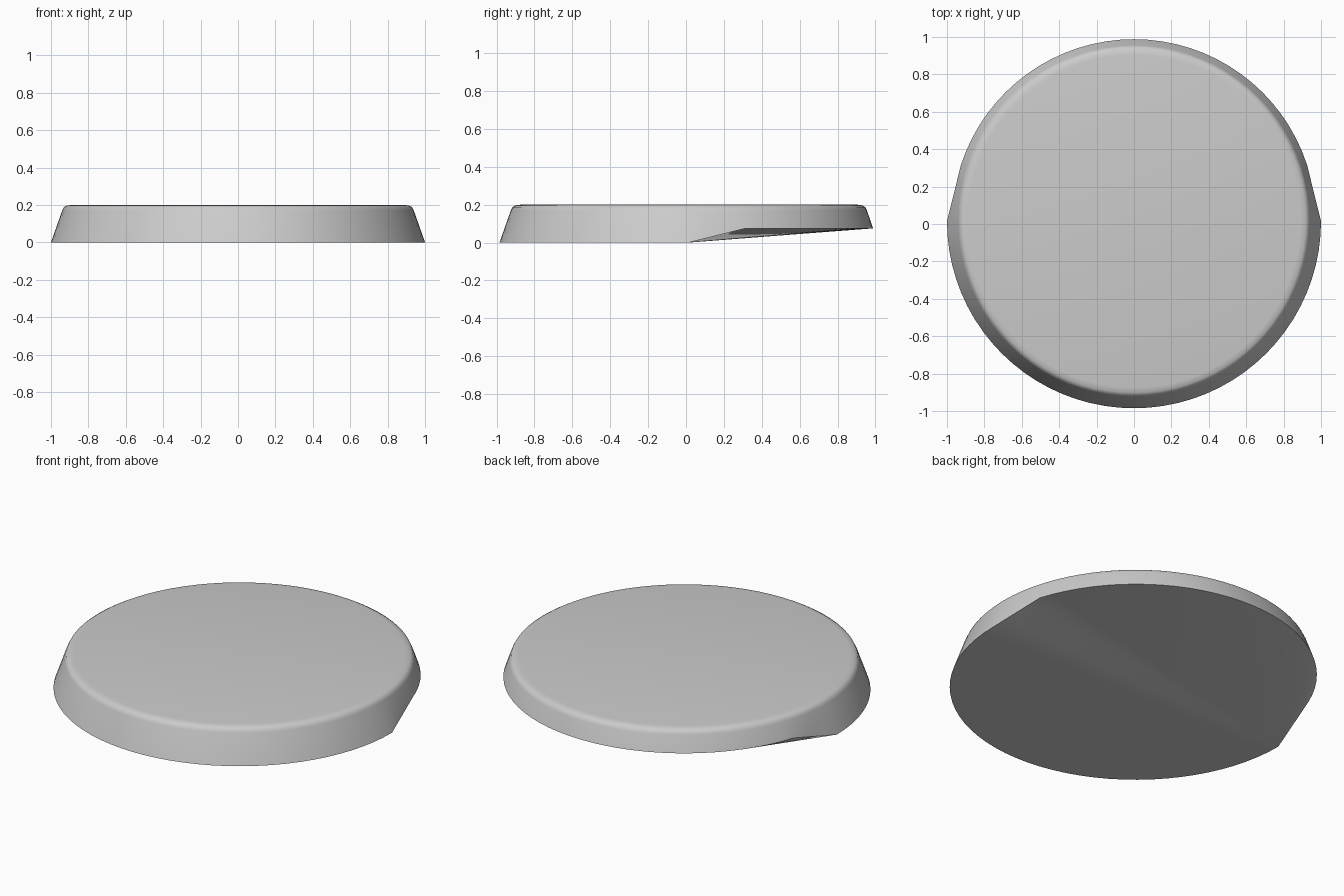
import bpy
import bmesh
from math import cos, sin, radians, tau
from mathutils import Vector

old = bpy.data.objects.get("Cube")
if old:
    bpy.data.objects.remove(old, do_unlink=True)

SEGMENTS = 80
CENTRE_Y = 0.015
STEP = 4                      # segments from side corner to the raised rim
LIFT_R, LIFT_Z = 0.973, 0.075

grey = bpy.data.materials.new("plain_grey")
grey.use_nodes = True
colour = (0.6, 0.6, 0.6, 1.0)
grey.diffuse_color = colour
grey.node_tree.nodes["Principled BSDF"].inputs["Base Color"].default_value = colour


def on_circle(i, radius, z):
    a = tau * i / SEGMENTS
    return Vector((radius * cos(a), radius * sin(a) + CENTRE_Y, z))


def rim_point(i):
    """Lower rim: flat at the front, raised at the back, straight ramps between."""
    half = SEGMENTS // 2
    if i == 0 or i >= half:
        return on_circle(i, 1.0, 0.0)
    if i < STEP:
        return on_circle(0, 1.0, 0.0).lerp(on_circle(STEP, LIFT_R, LIFT_Z), i / STEP)
    if i > half - STEP:
        return on_circle(half, 1.0, 0.0).lerp(
            on_circle(half - STEP, LIFT_R, LIFT_Z), (half - i) / STEP)
    return on_circle(i, LIFT_R, LIFT_Z)


bm = bmesh.new()

# Rings from the lower rim up over the rounded shoulder
rings = [[bm.verts.new(rim_point(i)) for i in range(SEGMENTS)]]
for radius, z in [(0.94, 0.17), (0.932, 0.187), (0.917, 0.196), (0.89, 0.2)]:
    rings.append([bm.verts.new(on_circle(i, radius, z)) for i in range(SEGMENTS)])

# Tapered wall and shoulder
for low, high in zip(rings, rings[1:]):
    for i in range(SEGMENTS):
        j = (i + 1) % SEGMENTS
        bm.faces.new((low[i], low[j], high[j], high[i]))

# Flat top
bm.faces.new(rings[-1])

# Underside: flat front half, back half fanned up to the raised rim
rim = rings[0]
half = SEGMENTS // 2
bm.faces.new(list(reversed(rim[half:] + [rim[0]])))
for i in range(half - 1):
    bm.faces.new((rim[half], rim[i + 1], rim[i]))

bm.normal_update()
mesh = bpy.data.meshes.new("tapered_disc")
bm.to_mesh(mesh)
bm.free()
mesh.materials.append(grey)

disc = bpy.data.objects.new("tapered_disc", mesh)
bpy.context.collection.objects.link(disc)
bpy.ops.object.select_all(action='DESELECT')
disc.select_set(True)
bpy.context.view_layer.objects.active = disc
bpy.ops.object.shade_smooth_by_angle(angle=radians(35))
